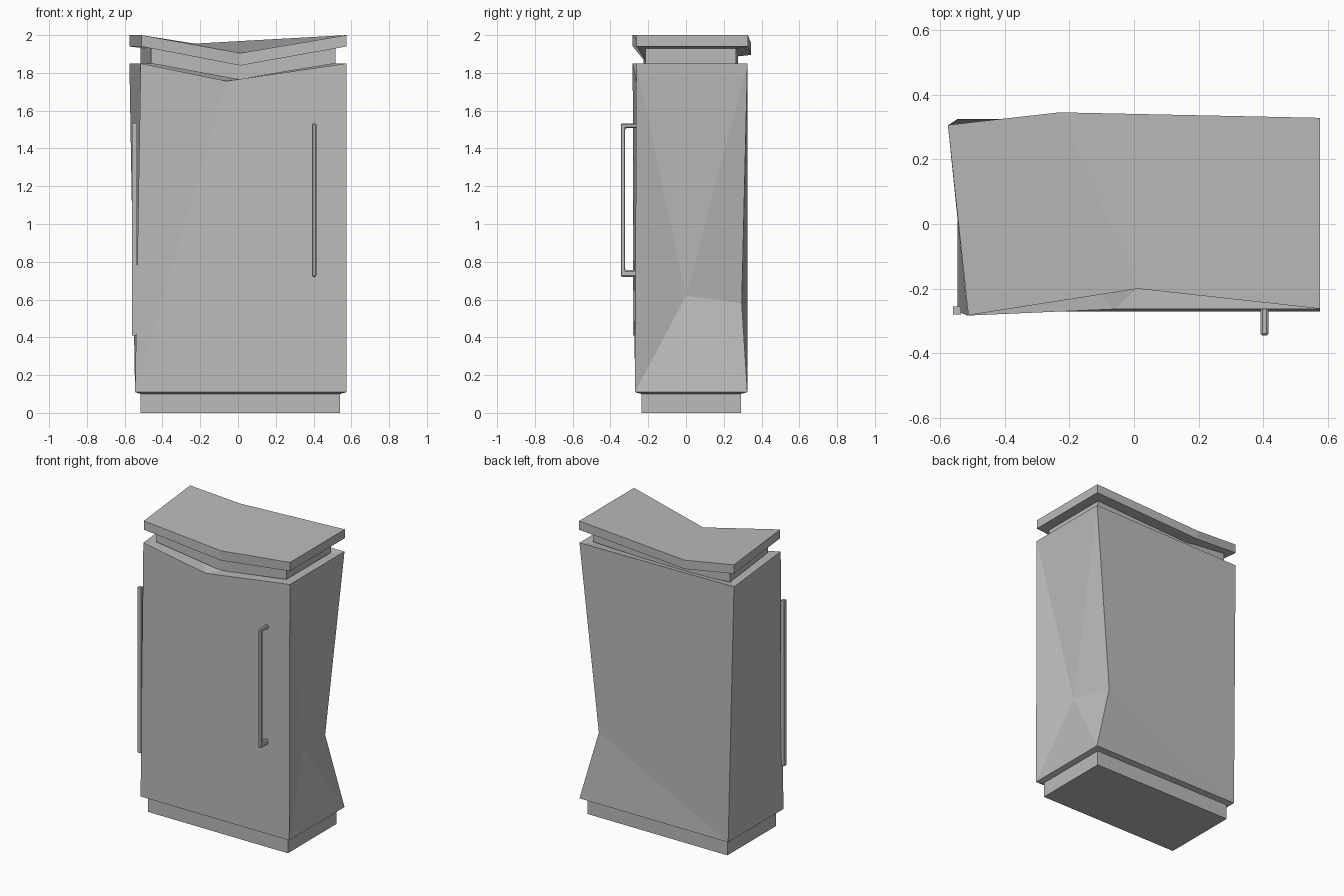
import bpy
import bmesh
from mathutils import Vector

cube = bpy.data.objects.get("Cube")
if cube:
    bpy.data.objects.remove(cube, do_unlink=True)

grey = bpy.data.materials.new("light_grey")
grey.use_nodes = True
grey.diffuse_color = (0.5, 0.5, 0.5, 1)
grey.node_tree.nodes["Principled BSDF"].inputs["Base Color"].default_value = (0.5, 0.5, 0.5, 1)


def make(name, points, faces):
    """Build a flat-shaded object from named or numbered corners."""
    bm = bmesh.new()
    keys = points.keys() if isinstance(points, dict) else range(len(points))
    verts = {k: bm.verts.new(points[k]) for k in keys}
    for face in faces:
        bm.faces.new([verts[k] for k in face])
    bmesh.ops.recalc_face_normals(bm, faces=bm.faces)
    mesh = bpy.data.meshes.new(name)
    bm.to_mesh(mesh)
    bm.free()
    mesh.materials.append(grey)
    obj = bpy.data.objects.new(name, mesh)
    bpy.context.collection.objects.link(obj)
    return obj


def slab(name, outline, heights, creased=False):
    """Join an outline to its copy, given the drop of each corner."""
    n = len(outline)
    points = list(outline) + [Vector(p) - Vector((0, 0, h)) for p, h in zip(outline, heights)]
    faces = [(i, (i + 1) % n, n + (i + 1) % n, n + i) for i in range(n)]
    caps = [(0, 1, 4, 5), (1, 2, 3, 4)] if creased else [tuple(range(n))]
    for cap in caps:
        faces += [cap, tuple(n + i for i in cap)]
    return make(name, points, faces)


def box(name, low, high):
    (x0, y0, z0), (x1, y1, z1) = low, high
    outline = [(x0, y0, z1), (x1, y0, z1), (x1, y1, z1), (x0, y1, z1)]
    return slab(name, outline, [z1 - z0] * 4)


# Plinth
box("plinth", (-0.515, -0.235, 0), (0.54, 0.29, 0.1))

# Crooked cabinet body: corner keys are front/back, left/right on screen, top/bottom
body = {
    "flt": (-0.515, -0.283, 1.85), "mid": (-0.06, -0.263, 1.757), "frt": (0.575, -0.263, 1.85),
    "brt": (0.575, 0.325, 1.85), "blt": (-0.575, 0.305, 1.85),
    "flb": (-0.545, -0.27, 0.11), "frb": (0.575, -0.27, 0.11),
    "brb": (0.575, 0.325, 0.11), "blb": (-0.545, 0.325, 0.11),
    "kink": (0.45, 0.295, 0.58), "dent": (0.495, 0, 0.62),
    "pfl": (-0.515, -0.235, 0.1), "pfr": (0.54, -0.235, 0.1),
    "pbr": (0.54, 0.29, 0.1), "pbl": (-0.515, 0.29, 0.1),
}
side_loop = ["frt", "frb", "brb", "kink", "brt"]
faces = [("flt", "flb", "mid"), ("mid", "flb", "frb", "frt"),
         ("brt", "blt", "blb", "kink"), ("kink", "blb", "brb"),
         ("flt", "blt", "blb"), ("flt", "blb", "flb"),
         ("flt", "mid", "blt"), ("mid", "brt", "blt"), ("mid", "frt", "brt"),
         ("pfl", "pfr", "pbr", "pbl")]
faces += [(a, b, "dent") for a, b in zip(side_loop, side_loop[1:] + side_loop[:1])]
ring = ["fl", "fr", "br", "bl"]
for a, b in zip(ring, ring[1:] + ring[:1]):
    faces.append((a + "b", b + "b", "p" + b, "p" + a))
make("cabinet_body", body, faces)

# Recessed neck between body and lid
neck = [(-0.46, -0.225, 1.94), (0, -0.19, 1.845), (0.515, -0.215, 1.94),
        (0.515, 0.265, 1.94), (-0.2, 0.275, 1.905), (-0.515, 0.262, 1.94)]
slab("neck", neck, [0.09, 0.08, 0.09, 0.09, 0.07, 0.09], creased=True)

# Folded lid
lid = [(-0.512, -0.282, 2), (0.012, -0.2, 1.905), (0.575, -0.262, 2),
       (0.575, 0.328, 2), (-0.23, 0.345, 1.955), (-0.575, 0.306, 2)]
slab("lid", lid, [0.06, 0.066, 0.06, 0.06, 0.06, 0.06], creased=True)

# Door handle: a squared U profile swept across its width
profile = [(-0.25, 0.72), (-0.345, 0.72), (-0.345, 1.532), (-0.25, 1.532),
           (-0.25, 1.507), (-0.322, 1.507), (-0.322, 0.756), (-0.25, 0.756)]
n = len(profile)
points = [(x, y, z) for x in (0.391, 0.415) for y, z in profile]
faces = [(i, (i + 1) % n, n + (i + 1) % n, n + i) for i in range(n)]
for side in (0, n):
    faces += [tuple(side + i for i in quad) for quad in ((0, 1, 6, 7), (1, 2, 5, 6), (2, 3, 4, 5))]
handle = make("door_handle", points, faces)
bevel = handle.modifiers.new("soft_edges", "BEVEL")
bevel.width = 0.006
bevel.segments = 1

# Hinge rod down the far edge of the door
box("hinge_rod", (-0.56, -0.28, 0.41), (-0.535, -0.255, 1.535))
